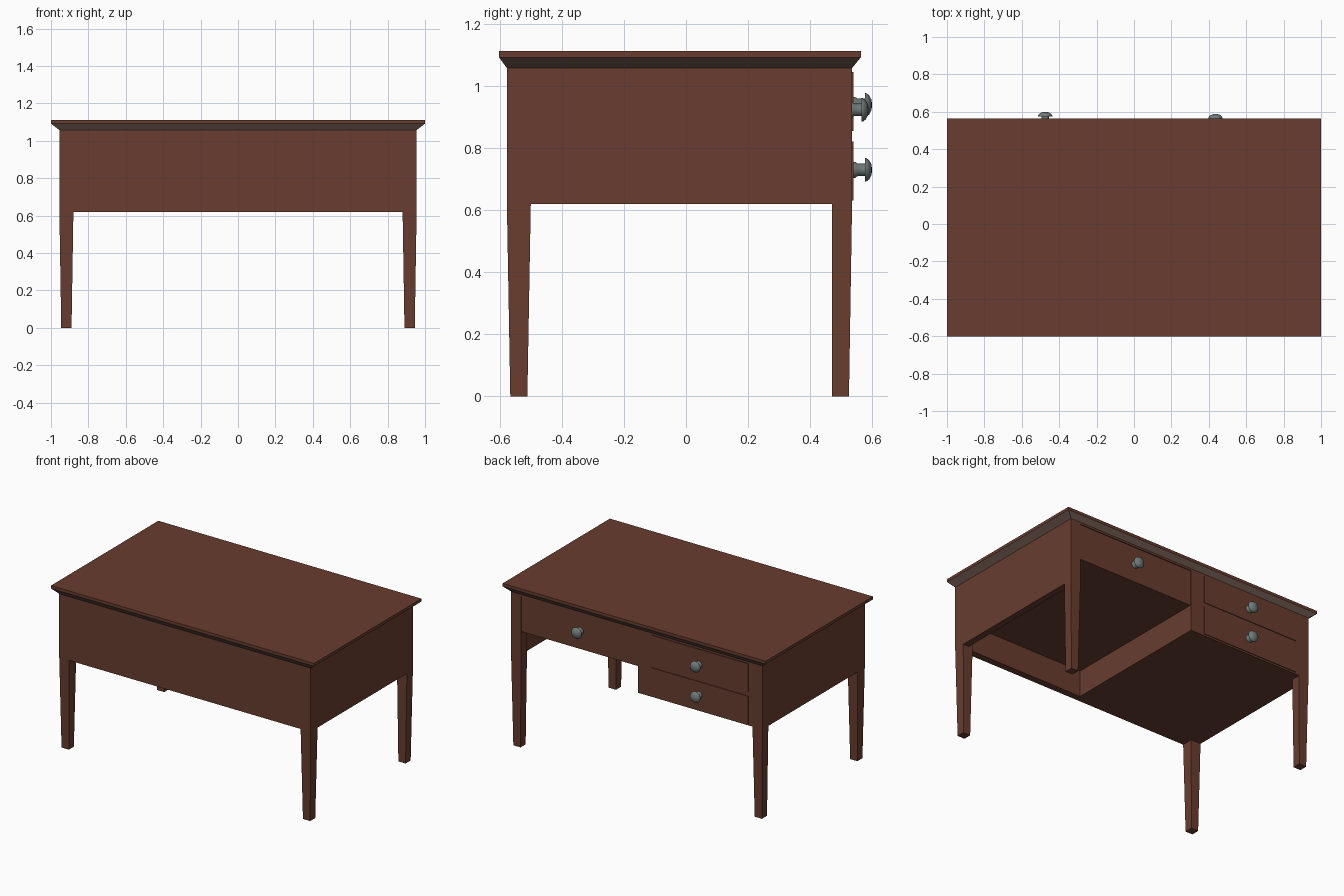
import bpy, bmesh, math

if "Cube" in bpy.data.objects:
    bpy.data.objects.remove(bpy.data.objects["Cube"])

def material(name, col):
    m = bpy.data.materials.new(name)
    m.diffuse_color = (*col, 1)
    m.use_nodes = True
    m.node_tree.nodes["Principled BSDF"].inputs["Base Color"].default_value = m.diffuse_color
    return m

WOOD = material("brown wood", (0.14, 0.046, 0.029))
TRIM = material("grey brown trim", (0.17, 0.105, 0.085))
METAL = material("grey metal", (0.16, 0.19, 0.19))

def finish(name, bm, mat):
    bmesh.ops.recalc_face_normals(bm, faces=bm.faces)
    me = bpy.data.meshes.new(name)
    bm.to_mesh(me)
    bm.free()
    me.materials.append(mat)
    ob = bpy.data.objects.new(name, me)
    bpy.context.collection.objects.link(ob)
    return ob

def loft(name, rings, mat):
    """Stack of rectangles (x0, x1, y0, y1, z) joined into a solid."""
    bm = bmesh.new()
    loops = [[bm.verts.new(p) for p in
              ((a, c, z), (b, c, z), (b, d, z), (a, d, z))] for a, b, c, d, z in rings]
    for lo, hi in zip(loops, loops[1:]):
        for i in range(4):
            j = (i + 1) % 4
            bm.faces.new((lo[i], lo[j], hi[j], hi[i]))
    bm.faces.new(loops[0][::-1])
    bm.faces.new(loops[-1])
    return finish(name, bm, mat)

def box(name, x0, x1, y0, y1, z0, z1, mat=WOOD):
    return loft(name, [(x0, x1, y0, y1, z0), (x0, x1, y0, y1, z1)], mat)

F, B, W = -0.577, 0.535, 0.955          # body front, back, half width
LOW, HIGH = 0.62, 1.058                 # body bottom and top

# table top and the sloped moulding beneath it
loft("top_moulding", [(-W, W, F, B, HIGH), (-1, 1, -0.602, 0.563, 1.092)], TRIM)
box("table_top", -1, 1, -0.602, 0.563, 1.092, 1.112)

# legs: straight beside the body, tapered below it
for s, side in ((-1, "left"), (1, "right")):
    for name, y0, y1, b0, b1 in (("front_leg", F, -0.50, -0.566, -0.511),
                                 ("back_leg", 0.47, B, 0.47, 0.525)):
        xs, xb = sorted((s * 0.88, s * W)), sorted((s * 0.89, s * 0.945))
        loft(f"{side}_{name}", [(*xb, b0, b1, 0), (*xs, y0, y1, LOW),
                                (*xs, y0, y1, HIGH)], WOOD)
    # side panels
    xs = sorted((s * 0.91, s * W))
    box(f"{side}_panel", *xs, -0.50, 0.47, LOW, HIGH)

box("front_panel", -0.88, 0.88, F, -0.53, LOW, HIGH)

# drawer pedestal and the shallow case over the knee space
box("pedestal", -0.91, -0.01, -0.53, B, LOW, HIGH)
box("knee_drawer_case", -0.01, 0.91, -0.53, B - 0.006, 0.80, HIGH)
box("knee_top_rail", -0.01, 0.88, B - 0.006, B, 1.045, HIGH)

# pedestal drawer fronts
box("upper_drawer_front", -0.85, -0.115, B - 0.002, B + 0.005, 0.855, 1.045)
box("lower_drawer_front", -0.85, -0.115, B - 0.002, B + 0.005, 0.632, 0.822)

# turned knobs
def knob(name, x, y, z, n=20):
    prof = [(0.026, 0), (0.026, 0.006), (0.020, 0.014), (0.020, 0.037), (0.038, 0.037),
            (0.038, 0.041), (0.031, 0.051), (0.018, 0.058), (0.0, 0.061)]
    bm = bmesh.new()
    vs = [bm.verts.new((r, d, 0)) for r, d in prof]
    es = [bm.edges.new(p) for p in zip(vs, vs[1:])]
    bmesh.ops.spin(bm, geom=vs + es, cent=(0, 0, 0), axis=(0, 1, 0),
                   angle=math.tau, steps=n, use_duplicate=False)
    bmesh.ops.remove_doubles(bm, verts=bm.verts, dist=0.0005)
    ob = finish(name, bm, METAL)
    ob.location = (x, y, z)
    bpy.ops.object.select_all(action='DESELECT')
    ob.select_set(True)
    bpy.context.view_layer.objects.active = ob
    bpy.ops.object.shade_smooth_by_angle(angle=math.radians(40))

knob("upper_drawer_knob", -0.475, B + 0.004, 0.939)
knob("lower_drawer_knob", -0.475, B + 0.004, 0.73)
knob("knee_drawer_knob", 0.435, B - 0.007, 0.923)
